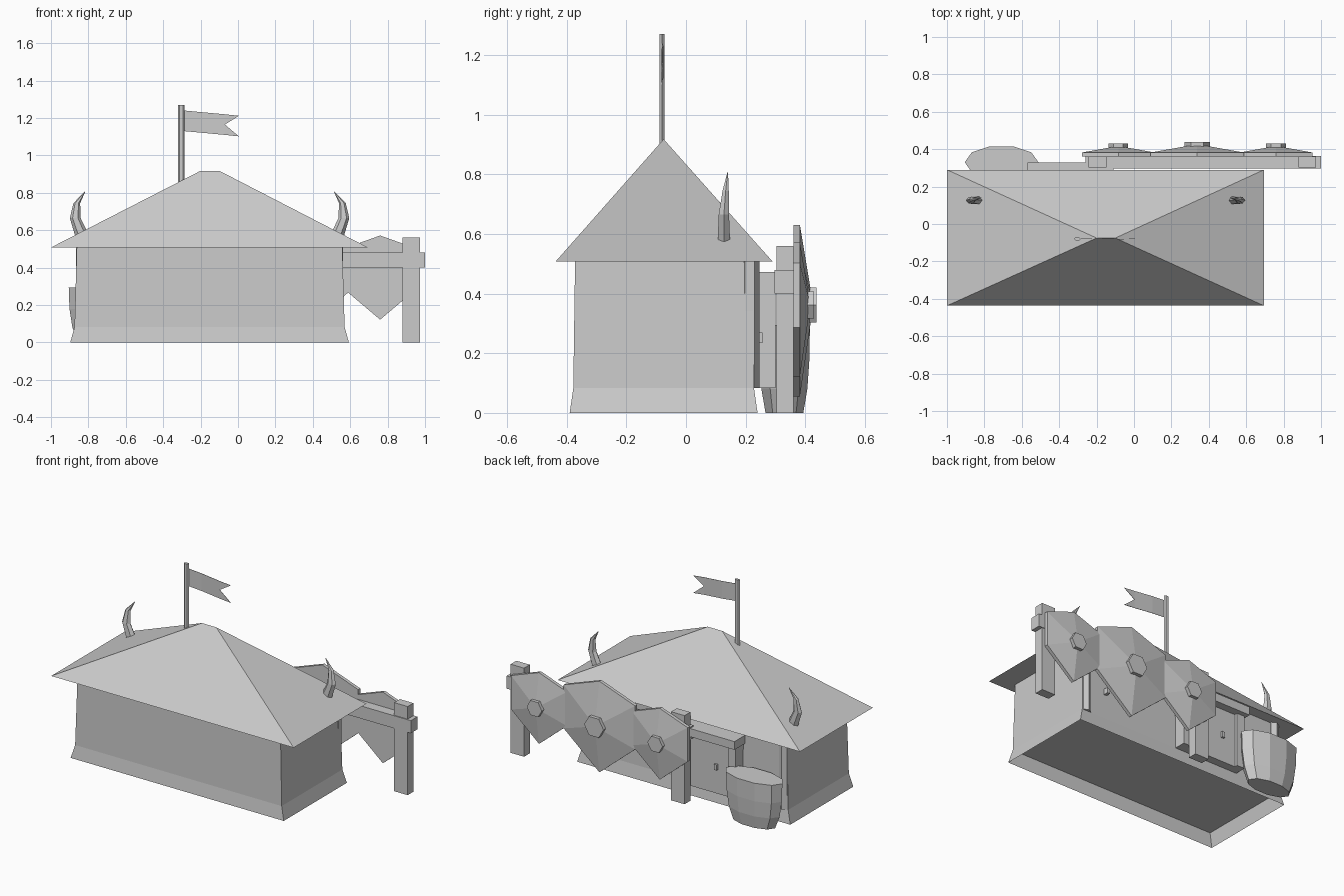
import bpy, bmesh, math

if "Cube" in bpy.data.objects:
    bpy.data.objects.remove(bpy.data.objects["Cube"], do_unlink=True)

GREY = (0.6, 0.6, 0.6, 1)
mat = bpy.data.materials.new("plain grey")
mat.use_nodes = True
mat.diffuse_color = GREY
mat.node_tree.nodes["Principled BSDF"].inputs["Base Color"].default_value = GREY


def finish(name, bm):
    bmesh.ops.recalc_face_normals(bm, faces=bm.faces)
    mesh = bpy.data.meshes.new(name)
    bm.to_mesh(mesh)
    bm.free()
    mesh.materials.append(mat)
    obj = bpy.data.objects.new(name, mesh)
    bpy.context.scene.collection.objects.link(obj)
    return obj


def loft(name, rings, capped=True):
    """Skin a stack of equal-length point rings, optionally closing both ends."""
    bm = bmesh.new()
    loops = [[bm.verts.new(p) for p in ring] for ring in rings]
    for a, b in zip(loops, loops[1:]):
        for i in range(len(a)):
            j = (i + 1) % len(a)
            bm.faces.new((a[i], a[j], b[j], b[i]))
    if capped:
        bm.faces.new(loops[0])
        bm.faces.new(loops[-1])
    return finish(name, bm)


def rect(x0, x1, y0, y1, z):
    return [(x0, y0, z), (x1, y0, z), (x1, y1, z), (x0, y1, z)]


def box(name, x0, x1, y0, y1, z0, z1):
    return loft(name, [rect(x0, x1, y0, y1, z0), rect(x0, x1, y0, y1, z1)])


def ellipse(cx, cy, z, rx, ry, n, turn=0):
    return [(cx + rx * math.cos(math.tau * i / n + turn),
             cy + ry * math.sin(math.tau * i / n + turn), z) for i in range(n)]


MID_X, MID_Y = -0.152, -0.075
FLOOR = 0.083

# Walls on a raised floor, with an open flared skirt below
foot, sill, top = [rect(MID_X - w, MID_X + w, MID_Y - d, MID_Y + d, z)
                   for w, d, z in ((0.745, 0.315, 0), (0.722, 0.303, FLOOR), (0.71, 0.297, 0.508))]
loft("walls", [sill, top])
loft("skirt", [foot, sill], capped=False)

# Hipped roof with a short ridge
bm = bmesh.new()
eave = [bm.verts.new(p) for p in rect(-1, 0.695, -0.437, 0.29, 0.508)]
west, east = bm.verts.new((-0.2, MID_Y, 0.918)), bm.verts.new((-0.1, MID_Y, 0.918))
sw, se, ne, nw = eave
for face in (eave, (sw, se, east, west), (se, ne, east), (ne, nw, west, east), (nw, sw, west)):
    bm.faces.new(face)
finish("roof", bm)

# Flagpole and swallow-tailed flag
loft("flagpole", [ellipse(-0.303, -0.08, z, 0.018, 0.01, 6) for z in (0.75, 1.27)])
bm = bmesh.new()
columns = [(-0.287, -0.08, 1.24, 1.13), (-0.2, -0.077, 1.232, 1.122),
           (-0.07, -0.081, 1.22, 1.11), (0.005, -0.079, 1.212, 1.102)]
tops, mids, lows = [], [], []
for x, y, high, low in columns:
    tops.append(bm.verts.new((x, y, high)))
    lows.append(bm.verts.new((x, y, low)))
    mids.append(bm.verts.new((x, y, (high + low) / 2)))
for i in range(2):
    bm.faces.new((tops[i], tops[i + 1], mids[i + 1], mids[i]))
    bm.faces.new((mids[i], mids[i + 1], lows[i + 1], lows[i]))
bm.faces.new((tops[2], tops[3], mids[2]))
bm.faces.new((mids[2], lows[3], lows[2]))
bm.verts.remove(mids[3])
flag = finish("flag", bm)
solid = flag.modifiers.new("thickness", "SOLIDIFY")
solid.thickness = 0.002
solid.offset = 0

# Curved horns on both ends of the roof
for side, name in ((1, "left_horn"), (-1, "right_horn")):
    path = [(0.683, 0.127, 0.575, 0.037, 0.024), (0.718, 0.127, 0.665, 0.029, 0.02),
            (0.71, 0.133, 0.745, 0.018, 0.012), (0.665, 0.14, 0.808, 0.001, 0.001)]
    loft(name, [ellipse(MID_X + side * x, y, z, rx, ry, 6) for x, y, z, rx, ry in path])

# Six-sided corner logs on the back wall
for side, name in ((1, "left_corner_log"), (-1, "right_corner_log")):
    loft(name, [ellipse(MID_X + side * 0.687, 0.214, z, 0.032, 0.032, 6, math.pi / 6)
                for z in (FLOOR, 0.508)])

# Back door with frame and handles
box("door", -0.51, -0.16, 0.2, 0.28, FLOOR, 0.42)
box("door_handle", -0.42, -0.4, 0.275, 0.293, 0.235, 0.27)
box("wall_handle", 0.39, 0.41, 0.215, 0.257, 0.235, 0.27)
for x, name in ((-0.53, "right_door_post"), (-0.14, "left_door_post")):
    box(name, x - 0.027, x + 0.027, 0.2, 0.3, FLOOR, 0.42)
box("door_lintel", -0.57, -0.11, 0.2, 0.33, 0.42, 0.472)

# Rack that carries the shields
for x, name in ((0.927, "left_rack_post"), (-0.195, "right_rack_post")):
    box(name, x - 0.047, x + 0.047, 0.303, 0.36, 0, 0.56)
box("rack_beam", -0.26, 1.0, 0.297, 0.363, 0.4, 0.48)

# Six-sided shields with a raised boss
OUTLINE = [(0, 0.21), (0.195, 0.14), (0.195, -0.075), (0, -0.24), (-0.195, -0.075), (-0.195, 0.14)]


def shield(name, cx, size, peak):
    def ring(y, k):
        return [(cx + x * k, y, 0.362 + z * k) for x, z in OUTLINE]
    loft(name, [ring(0.361, size), ring(0.382, size), ring(peak, size * 0.15)])
    r = 0.053 * size
    hexagon = [(r * math.cos(math.tau * i / 6), r * math.sin(math.tau * i / 6)) for i in range(6)]
    loft(name + "_boss", [[(cx + x, y, 0.362 + z) for x, z in hexagon]
                          for y in (peak - 0.015, peak + 0.018)])


shield("right_shield", -0.084, 1.0, 0.412)
shield("middle_shield", 0.338, 1.28, 0.42)
shield("left_shield", 0.76, 1.0, 0.412)

# Squat oval tub beside the door, with a flat lid
profile = [(0, 0.74), (0.08, 0.9), (0.18, 0.98), (0.295, 1.0)]
loft("tub", [ellipse(-0.708, 0.33, z, 0.197 * k, 0.09 * k, 10) for z, k in profile])
